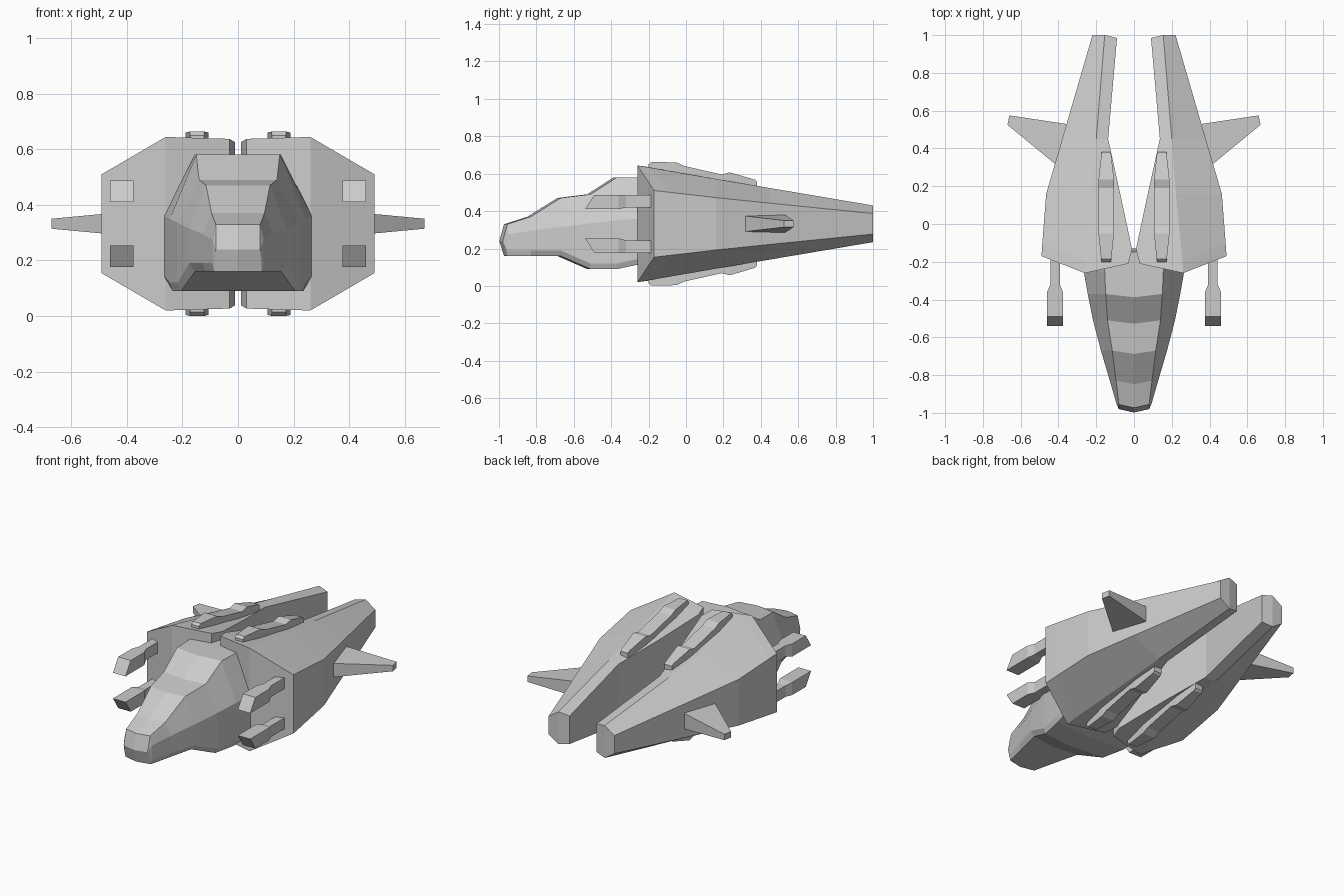
import bpy, bmesh

if "Cube" in bpy.data.objects:
    bpy.data.objects.remove(bpy.data.objects["Cube"])

ZC = 0.332  # height of the horizontal symmetry plane


def loft(name, rings, mirror="", caps=True, z=0.0):
    """Skin closed rings of points; optionally mirror over x and/or z."""
    bm = bmesh.new()
    rows = [[bm.verts.new(p) for p in ring] for ring in rings]
    n = len(rows[0])
    for a, b in zip(rows, rows[1:]):
        for i in range(n):
            j = (i + 1) % n
            bm.faces.new((a[i], a[j], b[j], b[i]))
    for r in ([rows[0], rows[-1]] if caps else [rows[-1]]):
        for i in range(n // 2 - 1):
            bm.faces.new((r[i], r[i + 1], r[n - 2 - i], r[n - 1 - i]))
    bmesh.ops.remove_doubles(bm, verts=bm.verts, dist=1e-4)
    bmesh.ops.recalc_face_normals(bm, faces=bm.faces)
    mesh = bpy.data.meshes.new(name)
    bm.to_mesh(mesh)
    bm.free()
    ob = bpy.data.objects.new(name, mesh)
    ob.location.z = z
    bpy.context.collection.objects.link(ob)
    if mirror:
        m = ob.modifiers.new("mirror", 'MIRROR')
        m.use_axis = ("x" in mirror, False, "z" in mirror)
        m.use_mirror_merge = False
    return ob


# Twin side hulls: inner edge, ridge, shoulder, repeated below the mid plane
hull = [
    [(.03, -.21, .305), (.26, -.26, .312), (.49, -.17, .178)],
    [(.01, -.135, .293), (.257, -.2, .302), (.485, -.1, .170)],
    [(.073, .16, .233), (.222, .16, .240), (.465, .16, .140)],
    [(.137, .45, .182), (.2, .45, .191), (.38, .45, .110)],
    [(.09, .985, .085), (.155, 1.0, .098), (.22, 1.0, .055)],
]
rings = [h + [(x, y, -z) for x, y, z in reversed(h)] for h in hull]
loft("side_hull", rings, "x", z=ZC)

# Cockpit: y, top z, top half width, mid z, mid half width, bottom z, bottom half width
cockpit = [
    (-.98, .24, .08, .24, .08, .24, .08),
    (-.955, .33, .08, .275, .092, .16, .085),
    (-.83, .37, .095, .295, .128, .16, .115),
    (-.67, .47, .115, .315, .175, .16, .155),
    (-.51, .49, .14, .335, .217, .09, .205),
    (-.37, .58, .15, .35, .245, .09, .235),
    (-.25, .58, .155, .36, .266, .115, .25),
    (-.13, .578, .155, .36, .266, .13, .25),
]
rings = []
for y, zt, wt, zm, wm, zb, wb in cockpit:
    low = zb + .03 if zt > zb else zb
    side = [(wt, y, zt), (wm, y, zm), (wm, y, low), (wb, y, zb)]
    rings.append([(0, y - .018, zt)] + side + [(0, y - .018, zb)]
                 + [(-x, yy, z) for x, yy, z in reversed(side)])
loft("cockpit", rings, caps=False)


def box_ring(x, hw, y_top, y_bottom, z_top, z_bottom):
    return [(x - hw, y_top, z_top), (x + hw, y_top, z_top),
            (x + hw, y_bottom, z_bottom), (x - hw, y_bottom, z_bottom)]


# Four guns, with slanted muzzles and narrower mounts
loft("gun", [
    box_ring(.418, .042, -.49, -.54, .155, .078),
    box_ring(.418, .042, -.36, -.36, .155, .078),
    box_ring(.418, .025, -.32, -.32, .155, .088),
    box_ring(.418, .025, -.12, -.12, .155, .088),
], "xz", z=ZC)

# Four stepped rails on the upper and lower decks
rail = [(-.2, .025, .318), (-.185, .027, .331), (-.05, .041, .328), (-.01, .041, .309),
        (.19, .041, .264), (.235, .041, .275), (.37, .026, .235), (.38, .025, .225)]
loft("deck_rail", [box_ring(.147, hw, y, y, z, .24 - .17 * (y - .16) - .05)
                   for y, hw, z in rail], "xz", z=ZC)

# Small swept wings
loft("wing", [
    [(.36, .27, .047), (.36, .53, .047), (.36, .53, -.047), (.36, .27, -.047)],
    [(.67, .525, .018), (.66, .575, .018), (.66, .575, -.018), (.67, .525, -.018)],
], "x", z=ZC)
